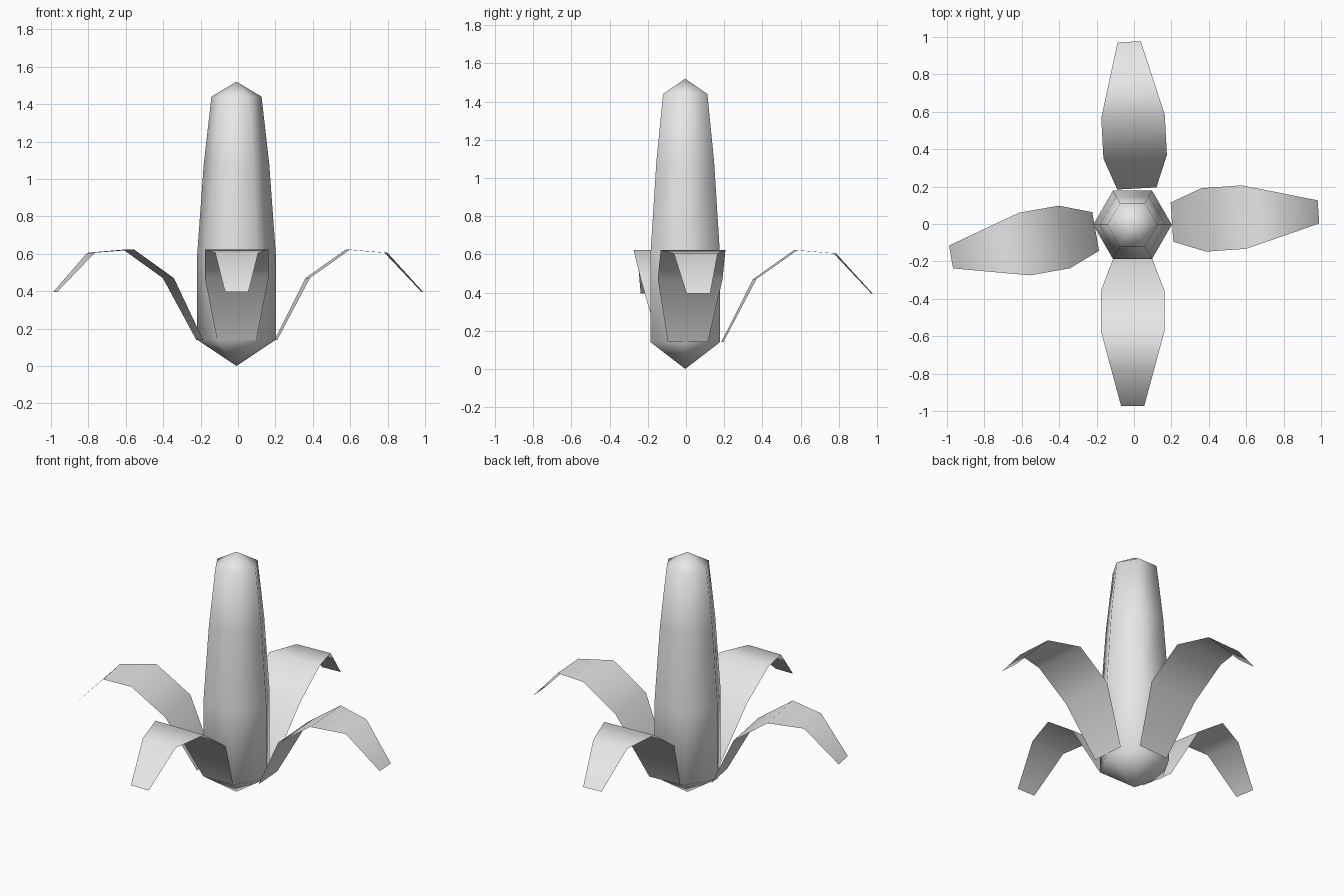
import bpy, bmesh, math
from mathutils import Matrix, Vector

cube = bpy.data.objects.get("Cube")
if cube:
    bpy.data.objects.remove(cube, do_unlink=True)

# Single plain material
grey = bpy.data.materials.new("light grey")
grey.use_nodes = True
grey.diffuse_color = (0.8, 0.8, 0.8, 1)
grey.node_tree.nodes["Principled BSDF"].inputs["Base Color"].default_value = (0.8, 0.8, 0.8, 1)


def finish(bm, name):
    mesh = bpy.data.meshes.new(name)
    for f in bm.faces:
        f.smooth = True
    bm.to_mesh(mesh)
    bm.free()
    mesh.materials.append(grey)
    obj = bpy.data.objects.new(name, mesh)
    bpy.context.collection.objects.link(obj)
    return obj


# Cob: six-sided tapering body with pointed ends, (radius, height) rings
def make_cob(rings, bottom, top, centre, sides=6):
    bm = bmesh.new()
    loops = [[bm.verts.new((centre[0] + r * math.cos(math.tau * i / sides),
                            centre[1] + r * math.sin(math.tau * i / sides), z))
              for i in range(sides)] for r, z in rings]
    low = bm.verts.new((*centre, bottom))
    high = bm.verts.new((*centre, top))
    for i in range(sides):
        j = (i + 1) % sides
        bm.faces.new((low, loops[0][j], loops[0][i]))
        bm.faces.new((high, loops[-1][i], loops[-1][j]))
        for a, b in zip(loops, loops[1:]):
            bm.faces.new((a[i], a[j], b[j], b[i]))
    bmesh.ops.recalc_face_normals(bm, faces=bm.faces)
    return finish(bm, "cob")


make_cob([(0.21, 0.14), (0.21, 0.6), (0.175, 1.08), (0.134, 1.44)],
         0.0, 1.52, (-0.008, -0.004))

# Husk leaf: arched single-sheet strip, (distance outwards, half width, height)
LEAF = [(0.0, 0.105, 0.14), (0.17, 0.17, 0.47), (0.385, 0.17, 0.622),
        (0.59, 0.115, 0.605), (0.785, 0.062, 0.395)]


def make_leaf(name, base, degrees):
    bm = bmesh.new()
    place = Matrix.Translation((*base, 0)) @ Matrix.Rotation(math.radians(degrees), 4, 'Z')
    rows = [[bm.verts.new(place @ Vector((d, s * w, z))) for s in (-1, 1)]
            for d, w, z in LEAF]
    for a, b in zip(rows, rows[1:]):
        bm.faces.new((a[0], b[0], b[1], a[1]))
    return finish(bm, name)


for name, base, degrees in [("leaf_left", (0.203, 0.010), 4),
                            ("leaf_back", (0.015, 0.190), 93),
                            ("leaf_right", (-0.205, -0.040), 190),
                            ("leaf_front", (-0.007, -0.187), 270)]:
    make_leaf(name, base, degrees)
